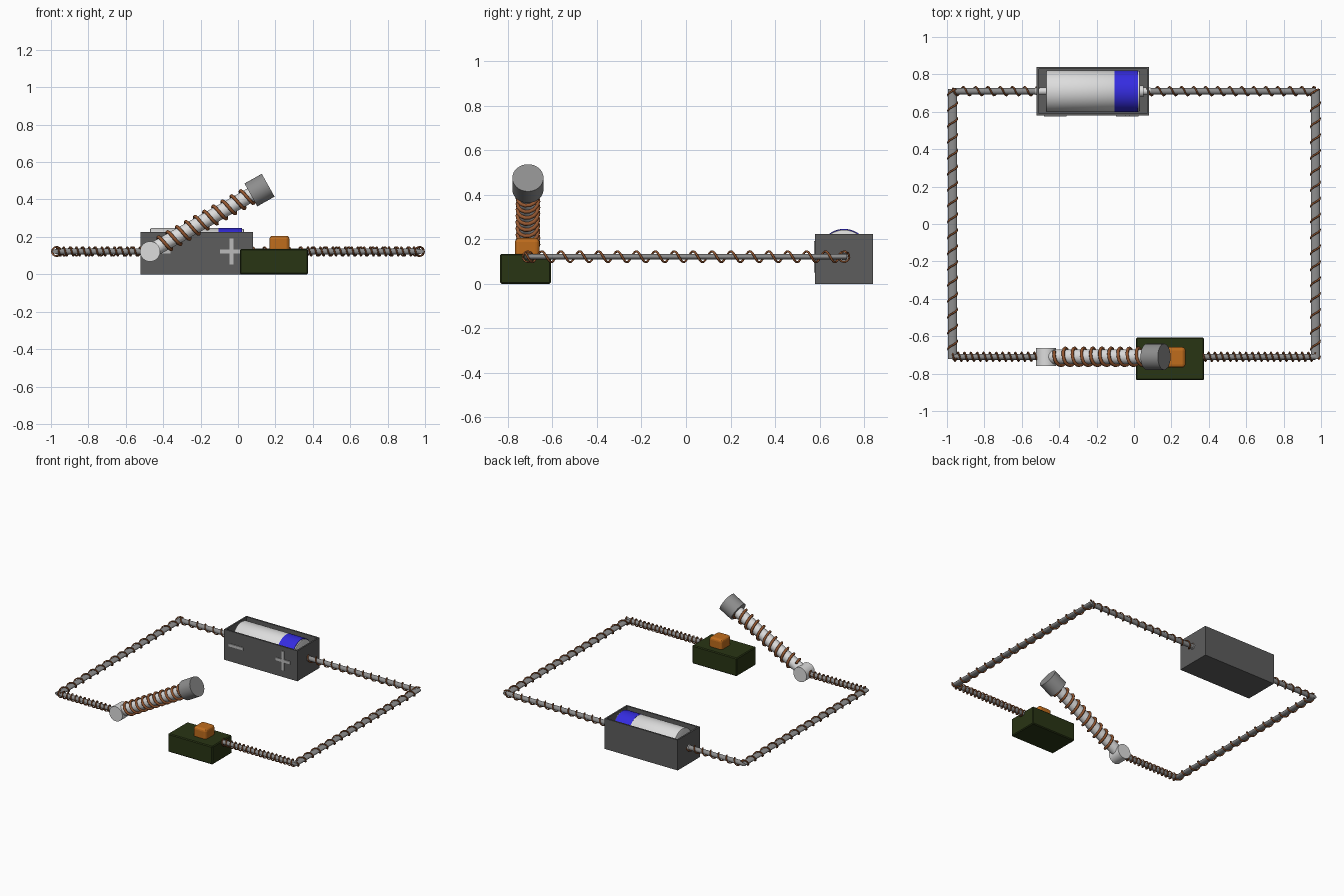
import bpy, bmesh, math
from mathutils import Vector, Matrix

if "Cube" in bpy.data.objects:
    bpy.data.objects.remove(bpy.data.objects["Cube"])


def material(name, rgb):
    m = bpy.data.materials.new(name)
    m.diffuse_color = (*rgb, 1)
    m.use_nodes = True
    m.node_tree.nodes["Principled BSDF"].inputs["Base Color"].default_value = m.diffuse_color
    return m


CASE = material("dark grey plastic", (0.11, 0.11, 0.11))
METAL = material("mid grey metal", (0.27, 0.27, 0.27))
PALE = material("pale grey metal", (0.72, 0.72, 0.72))
SIGN = material("light grey marking", (0.5, 0.5, 0.5))
BLUE = material("blue label", (0.035, 0.025, 0.75))
COPPER = material("copper", (0.30, 0.095, 0.03))
ORANGE = material("orange button", (0.52, 0.15, 0.012))
GREEN = material("dark green base", (0.022, 0.035, 0.007))

WIRE_Z, WX, WY = 0.122, 0.97, 0.71


def finish(name, bm, mat, smooth=False):
    me = bpy.data.meshes.new(name)
    bmesh.ops.recalc_face_normals(bm, faces=bm.faces)
    bm.to_mesh(me)
    bm.free()
    ob = bpy.data.objects.new(name, me)
    bpy.context.collection.objects.link(ob)
    me.materials.append(mat)
    if smooth:
        bpy.ops.object.select_all(action='DESELECT')
        ob.select_set(True)
        bpy.context.view_layer.objects.active = ob
        bpy.ops.object.shade_smooth_by_angle(angle=math.radians(35))
    return ob


def box_mesh(lo, hi):
    lo, hi = Vector(lo), Vector(hi)
    bm = bmesh.new()
    bmesh.ops.create_cube(bm, size=1, matrix=Matrix.Translation((lo + hi) / 2)
                          @ Matrix.Diagonal((*(hi - lo), 1)))
    return bm


def box(name, lo, hi, mat, bevel=0, segments=1):
    ob = finish(name, box_mesh(lo, hi), mat)
    if bevel:
        mod = ob.modifiers.new("soft edges", 'BEVEL')
        mod.width, mod.segments = bevel, segments
    return ob


def rod(name, a, b, r, mat, flat=1.0, sides=24, bevel=0):
    """Cylinder from a to b; flat scales its height."""
    a, b = Vector(a), Vector(b)
    d = b - a
    rot = d.to_track_quat('Z', 'Y').to_matrix().to_4x4()
    bm = bmesh.new()
    bmesh.ops.create_cone(bm, cap_ends=True, segments=sides, radius1=r, radius2=r, depth=d.length)
    if bevel:
        rims = [e for e in bm.edges if abs(e.verts[0].co.z - e.verts[1].co.z) < 1e-5]
        bmesh.ops.bevel(bm, geom=rims, offset=bevel, segments=2, affect='EDGES', profile=0.5)
    mid = (a + b) / 2
    bm.transform(Matrix.Translation(mid) @ Matrix.Diagonal((1, 1, flat, 1)) @ rot)
    return finish(name, bm, mat, True)


def coil(name, a, b, r, pitch, wire):
    """Right-handed copper helix around the line a-b."""
    a, b = Vector(a), Vector(b)
    d = b - a
    t = d.normalized()
    u = t.orthogonal().normalized()
    v = t.cross(u)
    turns = round(d.length / pitch)
    n = turns * 14
    cu = bpy.data.curves.new(name, 'CURVE')
    cu.dimensions = '3D'
    cu.bevel_depth, cu.bevel_resolution, cu.use_fill_caps = wire, 1, True
    sp = cu.splines.new('POLY')
    sp.points.add(n)
    for i, p in enumerate(sp.points):
        ang = 2 * math.pi * turns * i / n
        p.co = (*(a + d * (i / n) + r * (math.cos(ang) * u + math.sin(ang) * v)), 1)
    cu.materials.append(COPPER)
    ob = bpy.data.objects.new(name, cu)
    bpy.context.collection.objects.link(ob)


# Circuit wires with their copper windings
for side, s in (("left", -1), ("right", 1)):
    a, b = (s * WX, -WY - 0.012, WIRE_Z), (s * WX, WY + 0.012, WIRE_Z)
    rod(side + "_wire", a, b, 0.024, METAL, flat=0.55)
    coil(side + "_wire_coil", a, b, 0.0245, 0.085, 0.005)
for name, x0, x1, y, r, pitch in (("front_left", -WX, -0.46, -WY, 0.016, 0.033),
                                  ("front_right", 0.37, WX, -WY, 0.016, 0.033),
                                  ("back_left", -WX, -0.51, WY, 0.017, 0.066),
                                  ("back_right", 0.07, WX, WY, 0.017, 0.066)):
    a, b = (x0, y, WIRE_Z), (x1, y, WIRE_Z)
    rod(name + "_wire", a, b, r, METAL)
    coil(name + "_wire_coil", a, b, 0.0235, pitch, 0.0045)

# Open battery case
bm = box_mesh((-0.52, 0.58, 0), (0.08, 0.84, 0.225))
top = max(bm.faces, key=lambda f: f.calc_center_median().z)
bmesh.ops.inset_region(bm, faces=[top], thickness=0.016)
down = bmesh.ops.extrude_face_region(bm, geom=[top])
bmesh.ops.translate(bm, vec=(0, 0, -0.209),
                    verts=[g for g in down["geom"] if isinstance(g, bmesh.types.BMVert)])
if top.is_valid:
    bmesh.ops.delete(bm, geom=[top], context='FACES_ONLY')
finish("battery_case", bm, CASE)

# Battery and its terminals
BY, BZ = 0.71, 0.135
rod("battery_body", (-0.47, BY, BZ), (-0.10, BY, BZ), 0.112, PALE, sides=48, bevel=0.006)
rod("battery_label", (-0.104, BY, BZ), (0.022, BY, BZ), 0.112, BLUE, sides=48)
rod("battery_end_cap", (0.02, BY, BZ), (0.031, BY, BZ), 0.108, PALE, sides=48, bevel=0.004)
rod("battery_nub", (0.03, BY, BZ), (0.05, BY, BZ), 0.03, PALE)
rod("negative_contact", (-0.527, BY, WIRE_Z), (-0.465, BY, WIRE_Z), 0.02, PALE)
rod("positive_contact", (0.045, BY, WIRE_Z), (0.087, BY, WIRE_Z), 0.02, PALE)

# Polarity signs on the case front
def sign(name, x, hx, hz):
    box(name, (x - hx, 0.574, WIRE_Z - hz), (x + hx, 0.582, WIRE_Z + hz), SIGN)


sign("minus_sign", -0.42, 0.06, 0.010)
sign("plus_sign_bar", -0.035, 0.06, 0.010)
sign("plus_sign_post", -0.035, 0.010, 0.07)

# Raised switch lever
pivot = Vector((-0.47, -WY, WIRE_Z))
ang = math.radians(29.3)
along = Vector((math.cos(ang), 0, math.sin(ang)))
rod("lever_pivot", pivot + Vector((0, -0.048, 0)), pivot + Vector((0, 0.048, 0)), 0.054, PALE, sides=32)
rod("lever_arm", pivot, pivot + along * 0.64, 0.039, PALE, sides=32)
coil("lever_coil", pivot + along * 0.07, pivot + along * 0.63, 0.047, 0.057, 0.009)
rod("lever_cap", pivot + along * 0.618, pivot + along * 0.724, 0.07, METAL, sides=32)

# Switch base and button
box("switch_base", (0.01, -0.835, 0), (0.375, -0.607, 0.135), GREEN, 0.006)
box("switch_button", (0.168, -0.768, 0.12), (0.275, -0.658, 0.206), ORANGE, 0.018, 3)
